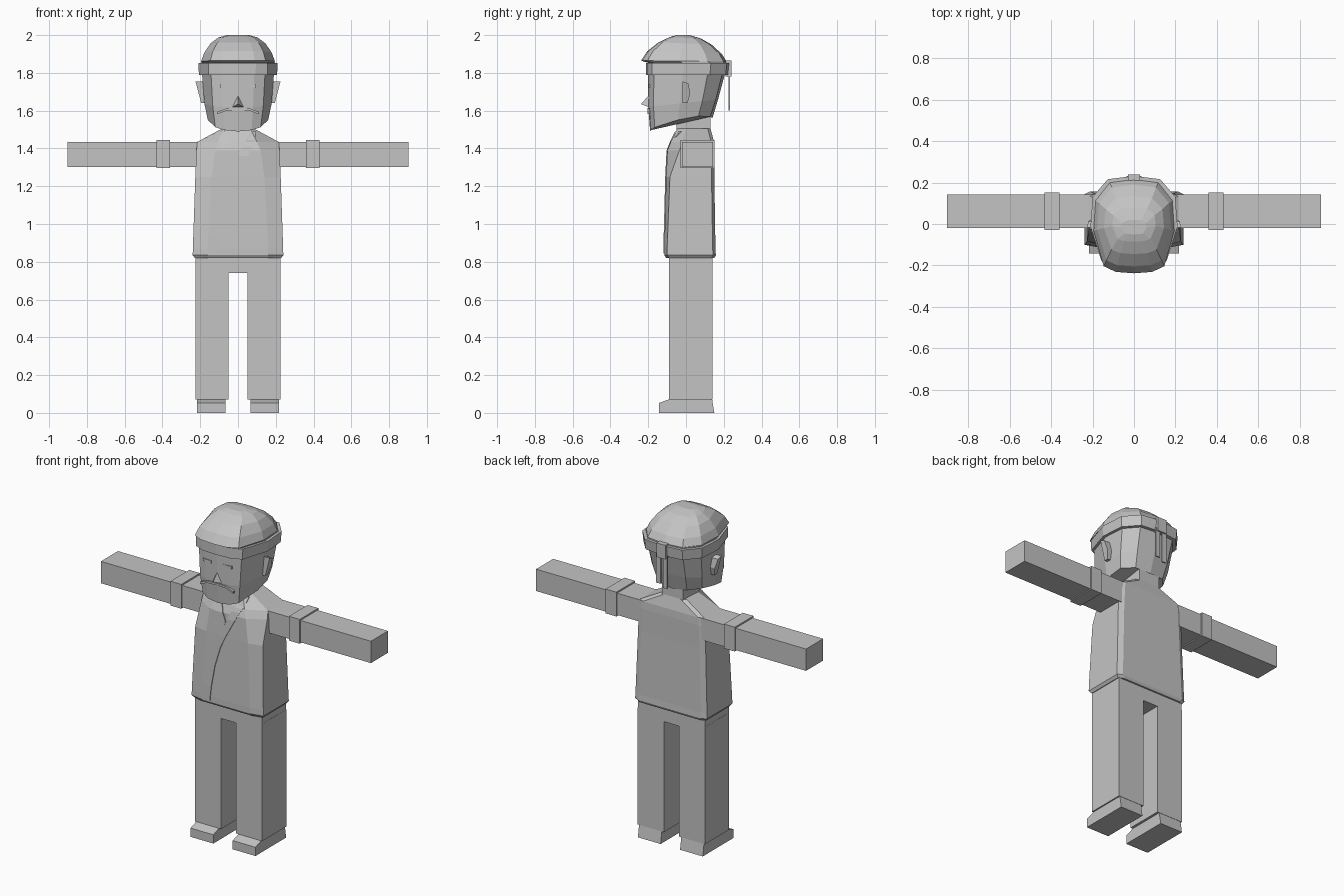
import bpy, bmesh

if "Cube" in bpy.data.objects:
    bpy.data.objects.remove(bpy.data.objects["Cube"])

mat = bpy.data.materials.new("plain_grey")
mat.diffuse_color = (0.55, 0.55, 0.55, 1)
mat.use_nodes = True
mat.node_tree.nodes["Principled BSDF"].inputs["Base Color"].default_value = mat.diffuse_color


def make(name, verts, faces):
    mesh = bpy.data.meshes.new(name)
    bm = bmesh.new()
    vs = [bm.verts.new(v) for v in verts]
    for f in faces:
        bm.faces.new([vs[i] for i in f])
    bmesh.ops.recalc_face_normals(bm, faces=bm.faces)
    bm.to_mesh(mesh)
    bm.free()
    mesh.materials.append(mat)
    ob = bpy.data.objects.new(name, mesh)
    bpy.context.collection.objects.link(ob)
    return ob


def loft(name, rings):
    """Skin a stack of equal closed rings and cap both ends."""
    n = len(rings[0])
    faces = [list(range(n)), [len(rings) * n - n + i for i in range(n)]]
    for r in range(len(rings) - 1):
        for i in range(n):
            j = (i + 1) % n
            faces.append([r * n + i, r * n + j, r * n + n + j, r * n + n + i])
    return make(name, [p for ring in rings for p in ring], faces)


def box(name, x, y, z):
    return loft(name, [[(x[0], y[0], h), (x[1], y[0], h), (x[1], y[1], h), (x[0], y[1], h)] for h in z])


def prism(name, profile, x0, x1):
    """Extrude a (y, z) profile along x."""
    return loft(name, [[(x, y, z) for y, z in profile] for x in (x0, x1)])


# Head, hair and band share one outline
HALF = [(0, -1), (.45, -.97), (.75, -.85), (1, -.1), (.95, .55), (.6, .93), (0, 1)]
OUTLINE = HALF + [(-x, y) for x, y in HALF[-2:0:-1]]


def head_ring(zf, zb, w, yf, yb, lift=0.0):
    c, h = (yf + yb) / 2, (yb - yf) / 2
    return [(u * w, c + v * h, zf + (zb - zf) * (v + 1) / 2 + lift * u * u) for u, v in OUTLINE]


loft("head", [head_ring(1.49, 1.56, .16, -.19, .14, .03),
              head_ring(1.62, 1.66, .178, -.2, .17),
              head_ring(1.79, 1.79, .19, -.2, .205),
              head_ring(1.86, 1.86, .195, -.2, .215)])
loft("hair", [head_ring(1.85, 1.85, .19, -.19, .215),
              head_ring(1.865, 1.86, .195, -.238, .215),
              head_ring(1.915, 1.90, .178, -.205, .19),
              head_ring(1.962, 1.95, .145, -.145, .135),
              head_ring(1.99, 1.982, .105, -.085, .08),
              head_ring(2.0, 2.0, .06, -.05, .02)])
loft("headband", [head_ring(1.79, 1.79, .207, -.212, .225),
                  head_ring(1.853, 1.853, .21, -.212, .232)])
box("band_knot", (-.03, .03), (.21, .24), (1.78, 1.865))
for s, low in ((-1, 1.6), (1, 1.62)):
    box("band_tail", (s * .022 - .015, s * .022 + .015), (.224, .232), (low, 1.8))

# Face details
make("nose", [(-.036, -.19, 1.615), (.036, -.19, 1.615), (0, -.19, 1.69), (0, -.238, 1.635)],
     [(0, 1, 3), (1, 2, 3), (2, 0, 3), (0, 2, 1)])
loft("moustache", [[(x, -.19, z - .006), (x, -.204, z - .006), (x, -.204, z + .006), (x, -.19, z + .006)]
                   for x, z in ((-.11, 1.588), (-.06, 1.606), (0, 1.608), (.06, 1.606), (.11, 1.588))])
for s in (-1, 1):
    box("eye", sorted((s * .04, s * .095)), (-.199, -.19), (1.722, 1.738))
    # Ears flare outward toward the top
    loft("ear", [[(s * (.165 + d * (z - 1.61) * .1), y, z) for y, z in
                  ((-.018, 1.64), (.008, 1.64), (.022, 1.69), (.012, 1.745), (-.018, 1.755))]
                 for d in (0,)] +
         [[(s * (.195 + (z - 1.64) * .26), y, z) for y, z in
           ((-.018, 1.64), (.008, 1.64), (.022, 1.69), (.012, 1.745), (-.018, 1.755))]])

# Neck
loft("neck", [[(-.06, -.05, z), (.06, -.05, z), (.08, 0, z), (.07, .13, z), (-.07, .13, z), (-.08, 0, z)]
              for z in (1.46, 1.6)])

# Tunic: z, front half width, front y, side half width, side front y, back y
TUNIC = [(.82, .16, -.105, .228, -.09, .15), (.835, .16, -.115, .24, -.1, .158),
         (.87, .16, -.115, .239, -.1, .156), (1.25, .14, -.105, .226, -.085, .15),
         (1.39, .12, -.098, .22, -.035, .15), (1.435, .1, -.08, .215, -.02, .148),
         (1.505, .065, -.045, .085, 0, .13)]
loft("tunic", [[(-wf, yf, z), (wf, yf, z), (ws, ys, z), (ws, yb - .015, z), (ws - .03, yb, z),
                (-ws + .03, yb, z), (-ws, yb - .015, z), (-ws, ys, z)]
               for z, wf, yf, ws, ys, yb in TUNIC])


def front_y(x, z):
    """Depth of the tunic front at a point."""
    for a, b in zip(TUNIC, TUNIC[1:]):
        if z <= b[0]:
            t = (z - a[0]) / (b[0] - a[0])
            wf, yf, ws, ys = [a[i] + (b[i] - a[i]) * t for i in (1, 2, 3, 4)]
            k = min(1, max(0, (abs(x) - wf) / (ws - wf)))
            return yf + (ys - yf) * k
    return TUNIC[-1][2]


def lapel(name, rows):
    """Thin strip lying on the tunic front; rows are left x, right x, z."""
    loft(name, [[(l, front_y(l, z) - .005, z), (r, front_y(r, z) - .005, z),
                 (r, front_y(r, z) + .003, z), (l, front_y(l, z) + .003, z)] for l, r, z in rows])


lapel("long_lapel", [(-.165, -.105, .845), (-.155, -.097, .93), (-.13, -.075, 1.06), (-.09, -.04, 1.18),
                     (-.045, -.008, 1.25), (0, .05, 1.36), (.022, .075, 1.41), (.04, .09, 1.435), (.07, .095, 1.49)])
lapel("short_lapel", [(-.045, -.03, 1.28), (-.07, -.01, 1.34), (-.09, -.03, 1.39),
                      (-.103, -.048, 1.435), (-.095, -.07, 1.49)])

# Arms, cuffs, legs and shoes
box("pelvis", (-.224, .224), (-.09, .14), (.74, .84))
for s in (-1, 1):
    box("arm", sorted((s * .18, s * .903)), (-.02, .143), (1.303, 1.435))
    box("cuff", sorted((s * .36, s * .432)), (-.028, .151), (1.297, 1.444))
    box("leg", sorted((s * .05, s * .225)), (-.09, .14), (.072, .78))
    prism("shoe", [(-.143, 0), (-.143, .053), (-.085, .073), (.138, .073), (.15, 0)], s * .065, s * .217)
